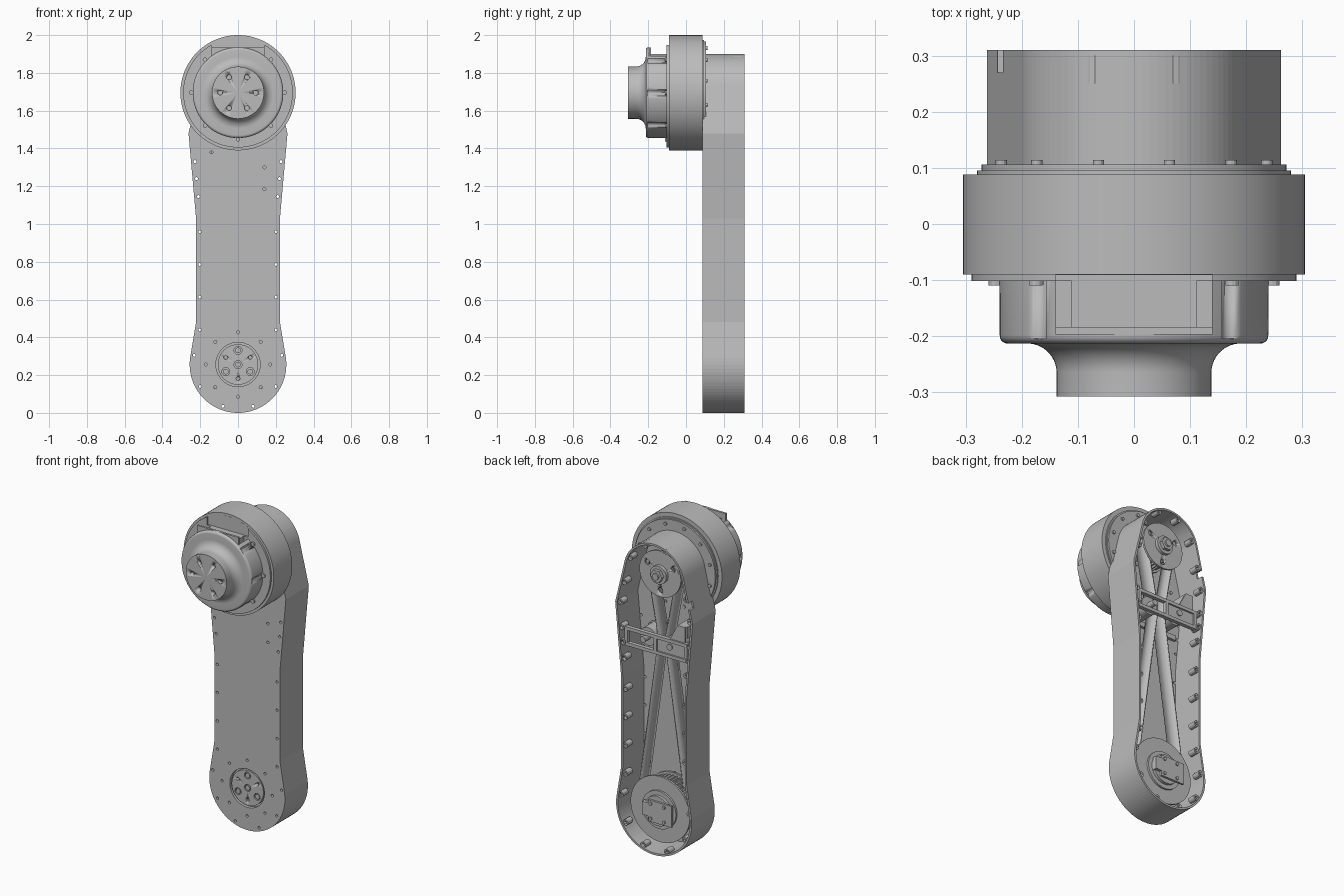
import bpy
import bmesh
from math import sin, cos, pi, radians
from mathutils import Matrix, Vector

cube = bpy.data.objects.get("Cube")
if cube:
    bpy.data.objects.remove(cube)

grey = bpy.data.materials.new("machined grey")
grey.use_nodes = True
tone = (0.5, 0.5, 0.5, 1)
grey.diffuse_color = tone
grey.node_tree.nodes["Principled BSDF"].inputs["Base Color"].default_value = tone

LOW, HIGH = 0.256, 1.695      # heights of the two joint axes
FRONT, BACK = 0.088, 0.31     # depth range of the link housing


def finish(name, bm, smooth=True):
    bmesh.ops.recalc_face_normals(bm, faces=bm.faces)
    mesh = bpy.data.meshes.new(name)
    bm.to_mesh(mesh)
    bm.free()
    mesh.materials.append(grey)
    obj = bpy.data.objects.new(name, mesh)
    bpy.context.collection.objects.link(obj)
    if smooth:
        activate(obj)
        bpy.ops.object.shade_smooth_by_angle(angle=radians(25))
    return obj


def activate(obj):
    bpy.ops.object.select_all(action="DESELECT")
    obj.select_set(True)
    bpy.context.view_layer.objects.active = obj


def arc(cx, cz, r, start, end, steps):
    angles = [radians(start + (end - start) * i / steps) for i in range(steps + 1)]
    return [(cx + r * cos(a), cz + r * sin(a)) for a in angles]


def ring(cz, r, count, start=0):
    return arc(0, cz, r, start, start + 360, count)[:-1]


def mirror(points):
    return [(s * x, z) for x, z in points for s in (1, -1)]


def lathe(name, profile, cz, steps=96):
    """Revolve (radius, y) points about a front-to-back axis."""
    bm = bmesh.new()
    verts = [bm.verts.new((r, y, cz)) for r, y in profile]
    edges = [bm.edges.new(pair) for pair in zip(verts, verts[1:])]
    bmesh.ops.spin(bm, geom=verts + edges, cent=(0, 0, cz), axis=(0, 1, 0),
                   angle=2 * pi, steps=steps)
    bmesh.ops.remove_doubles(bm, verts=bm.verts, dist=0.0001)
    return finish(name, bm)


def disc(name, r, y0, y1, cz, steps=96):
    return lathe(name, [(0, y0), (r, y0), (r, y1), (0, y1)], cz, steps)


def prism(name, points, y0, y1):
    bm = bmesh.new()
    face = bm.faces.new([bm.verts.new((x, y0, z)) for x, z in points])
    new = bmesh.ops.extrude_face_region(bm, geom=[face], use_keep_orig=True)["geom"]
    bmesh.ops.translate(bm, vec=(0, y1 - y0, 0),
                        verts=[v for v in new if isinstance(v, bmesh.types.BMVert)])
    return finish(name, bm, False)


def pins(name, centres, r, y0, y1, sides=12):
    """Many front-to-back cylinders in one mesh."""
    bm = bmesh.new()
    for x, z in centres:
        place = Matrix.Translation((x, (y0 + y1) / 2, z)) @ Matrix.Rotation(pi / 2, 4, "X")
        bmesh.ops.create_cone(bm, cap_ends=True, segments=sides, radius1=r, radius2=r,
                              depth=y1 - y0, matrix=place)
    return finish(name, bm)


def box(name, low, high):
    low, high = Vector(low), Vector(high)
    bm = bmesh.new()
    place = Matrix.Translation((low + high) / 2) @ Matrix.Diagonal((*(high - low), 1))
    bmesh.ops.create_cube(bm, size=1, matrix=place)
    return finish(name, bm, False)


def cut(target, *cutters):
    for cutter in cutters:
        cutter.hide_render = True
        mod = target.modifiers.new("cut", "BOOLEAN")
        mod.operation, mod.solver, mod.object = "DIFFERENCE", "EXACT", cutter
        activate(target)
        bpy.ops.object.modifier_apply(modifier=mod.name)
        bpy.data.objects.remove(cutter)


# Link housing: open-backed tray with a waisted outline
side = [(0.222, 0.48), (0.222, 1.03), (0.262, 1.48)]
outline = (arc(0, LOW, 0.256, -192, 12, 48) + side
           + arc(0, HIGH, 0.205, 12, 168, 40) + [(-x, z) for x, z in reversed(side)])
bm = bmesh.new()
floor = bm.faces.new([bm.verts.new((x, FRONT, z)) for x, z in outline])
new = bmesh.ops.extrude_face_region(bm, geom=[floor], use_keep_orig=True)["geom"]
bmesh.ops.translate(bm, vec=(0, BACK - FRONT, 0),
                    verts=[v for v in new if isinstance(v, bmesh.types.BMVert)])
bmesh.ops.recalc_face_normals(bm, faces=bm.faces)
rim = next(f for f in bm.faces if f.calc_center_median().y > BACK - 0.001)
bmesh.ops.inset_region(bm, faces=[rim], thickness=0.012, use_even_offset=True)
new = bmesh.ops.extrude_face_region(bm, geom=[rim])["geom"]
bmesh.ops.translate(bm, vec=(0, FRONT + 0.02 - BACK, 0),
                    verts=[v for v in new if isinstance(v, bmesh.types.BMVert)])
if rim.is_valid:
    bmesh.ops.delete(bm, geom=[rim], context="FACES_ONLY")
housing = finish("link_housing", bm, False)

# Screw holes along the edge, around the lower joint and at the tensioner
edge_screws = mirror([(0.08, 0.035), (0.2, 0.14), (0.232, 0.305)]
                     + [(0.202, 0.44 + 0.173 * i) for i in range(4)]
                     + [(0.21, 1.145), (0.22, 1.24), (0.228, 1.33)])
upper_screws = mirror([(0.235, 1.48), (0.21, 1.61), (0.17, 1.77), (0.07, 1.87)])
joint_screws = ring(LOW, 0.17, 8)
tension_screws = [(-0.14, 1.38), (0.14, 1.3), (0.14, 1.185)]
cut(housing,
    pins("edge_cutter", edge_screws, 0.008, 0.05, 0.12),
    pins("joint_cutter", joint_screws + tension_screws, 0.008, 0.05, 0.12),
    pins("hub_cutter", [(0, LOW)], 0.117, 0.05, 0.12, 64),
    box("notch_cutter", (-0.3, 0.27, 1.56), (-0.18, 0.33, 1.6)))

# Threaded bosses inside the rim
bosses = pins("rim_bosses", edge_screws + upper_screws, 0.018, 0.25, 0.3)
cut(bosses, pins("boss_cutter", edge_screws + upper_screws, 0.008, 0.2, 0.35))

# Actuator drum with stepped collars
drum = lathe("actuator_drum", [(0, 0.1), (0.272, 0.106), (0.272, 0.095), (0.28, 0.095),
                               (0.28, 0.088), (0.305, 0.088), (0.305, -0.09), (0.29, -0.09),
                               (0.29, -0.102), (0, -0.102)], HIGH, 128)
cut(drum, box("drum_recess_cutter", (-0.14, -0.2, 1.9), (0.14, -0.0905, 2.1)))
pins("drum_rear_bolts", ring(HIGH, 0.245, 12, 15), 0.01, 0.1, 0.114)

# Actuator cap flaring into the output flange
cap_profile = ([(0, -0.1), (0.24, -0.1)] + arc(0.225, -0.198, 0.015, 0, -90, 6)
               + arc(0.19, -0.265, 0.052, 90, 180, 14) + [(0.138, -0.307), (0, -0.307)])
cap = lathe("actuator_cap", cap_profile, HIGH)
cap_screws = [p for i, p in enumerate(ring(HIGH, 0.247, 8)) if i != 2]
cut(cap,
    pins("groove_cutter", cap_screws, 0.019, -0.204, -0.05, 16),
    pins("flange_cutter", ring(HIGH, 0.094, 6), 0.013, -0.33, -0.285, 16),
    box("cap_flat_cutter", (-0.14, -0.186, 1.9), (0.14, -0.05, 2)),
    *[box("cap_slot_cutter", (s * 0.125 - 0.014, -0.186, 1.86),
          (s * 0.125 + 0.014, -0.05, 2)) for s in (1, -1)])
pins("cap_screws", cap_screws, 0.012, -0.11, -0.09)
box("cap_top_plate", (-0.14, -0.197, 1.86), (0.14, -0.184, 1.935))

# Lower output hub seen through the housing
hub = disc("output_hub", 0.107, 0.092, 0.2, LOW)
cut(hub,
    pins("hub_hole_cutter", ring(LOW, 0.075, 3, 30), 0.01, 0.05, 0.115),
    pins("hub_recess_cutter", ring(LOW, 0.075, 3, 90) + [(0, LOW)], 0.021, 0.05, 0.105, 20))
pins("hub_bolts", ring(LOW, 0.075, 3, 90) + [(0, LOW)], 0.015, 0.093, 0.12)


# Toothed pulleys
def pulley(name, cz, r, teeth, flange):
    points = []
    for i in range(teeth * 4):
        a = 2 * pi * i / (teeth * 4)
        size = r if i % 4 < 2 else r - 0.012
        points.append((size * cos(a), cz + size * sin(a)))
    prism(name + "_teeth", points, 0.125, 0.24)
    disc(name + "_front_flange", r + 0.012, 0.115, 0.126, cz)
    return disc(name + "_rear_flange", flange, 0.238, 0.25, cz)


pulley("lower_pulley", LOW, 0.165, 44, 0.2)
upper = pulley("upper_pulley", HIGH, 0.095, 26, 0.14)
cut(upper, pins("flange_hole_cutter", ring(HIGH, 0.1, 3, 30), 0.016, 0.22, 0.3, 16))
disc("upper_boss", 0.055, 0.245, 0.27, HIGH, 48)
disc("upper_nut", 0.04, 0.265, 0.29, HIGH, 6)
disc("upper_shaft_end", 0.02, 0.28, 0.3, HIGH, 32)

# Encoder on the lower pulley
lathe("encoder_boss", [(0, 0.245), (0.115, 0.245), (0.115, 0.262), (0.09, 0.262),
                       (0.09, 0.28), (0, 0.28)], LOW, 64)
box("encoder_board", (-0.11, 0.285, 0.19), (0.05, 0.298, 0.32))
box("encoder_connector", (0.05, 0.27, 0.22), (0.09, 0.298, 0.3))
pins("encoder_posts", [(x, z) for x in (-0.06, 0.03) for z in (0.21, 0.3)], 0.01, 0.27, 0.305)

# Belt pinched inward between the pulleys
path = (arc(0, LOW, 0.17, -190, 10, 40) + [(0.03, 1.26), (0.03, 1.31)]
        + arc(0, HIGH, 0.1, -10, 190, 24) + [(-0.03, 1.31), (-0.03, 1.26)])
bm = bmesh.new()
rows = [[bm.verts.new((x, y, z)) for x, z in path] for y in (0.135, 0.232)]
for i in range(len(path)):
    j = (i + 1) % len(path)
    bm.faces.new((rows[0][i], rows[0][j], rows[1][j], rows[1][i]))
belt = finish("drive_belt", bm)
belt.modifiers.new("thickness", "SOLIDIFY").thickness = 0.008

# Belt tensioner: idlers, cross frame and mounting blocks
pins("idlers", mirror([(0.09, 1.285)]), 0.055, 0.13, 0.24, 40)
pins("idler_axles", mirror([(0.09, 1.285)]), 0.018, 0.1, 0.29, 16)
for z in (1.22, 1.315):
    box("frame_rail", (-0.21, 0.268, z), (0.21, 0.292, z + 0.02))
for x in (-0.21, -0.005, 0.19):
    box("frame_post", (x, 0.268, 1.22), (x + 0.02, 0.292, 1.335))
prism("frame_plate", [(0, 1.23), (-0.19, 1.23), (-0.19, 1.43), (-0.14, 1.43),
                      (-0.09, 1.335), (0, 1.335)], 0.27, 0.282)
box("front_rail", (-0.2, 0.105, 1.22), (0.2, 0.125, 1.25))
box("mounting_block", (-0.2, 0.105, 1.36), (-0.14, 0.27, 1.43))
pins("tensioner_bosses", tension_screws[1:], 0.02, 0.105, 0.14)
